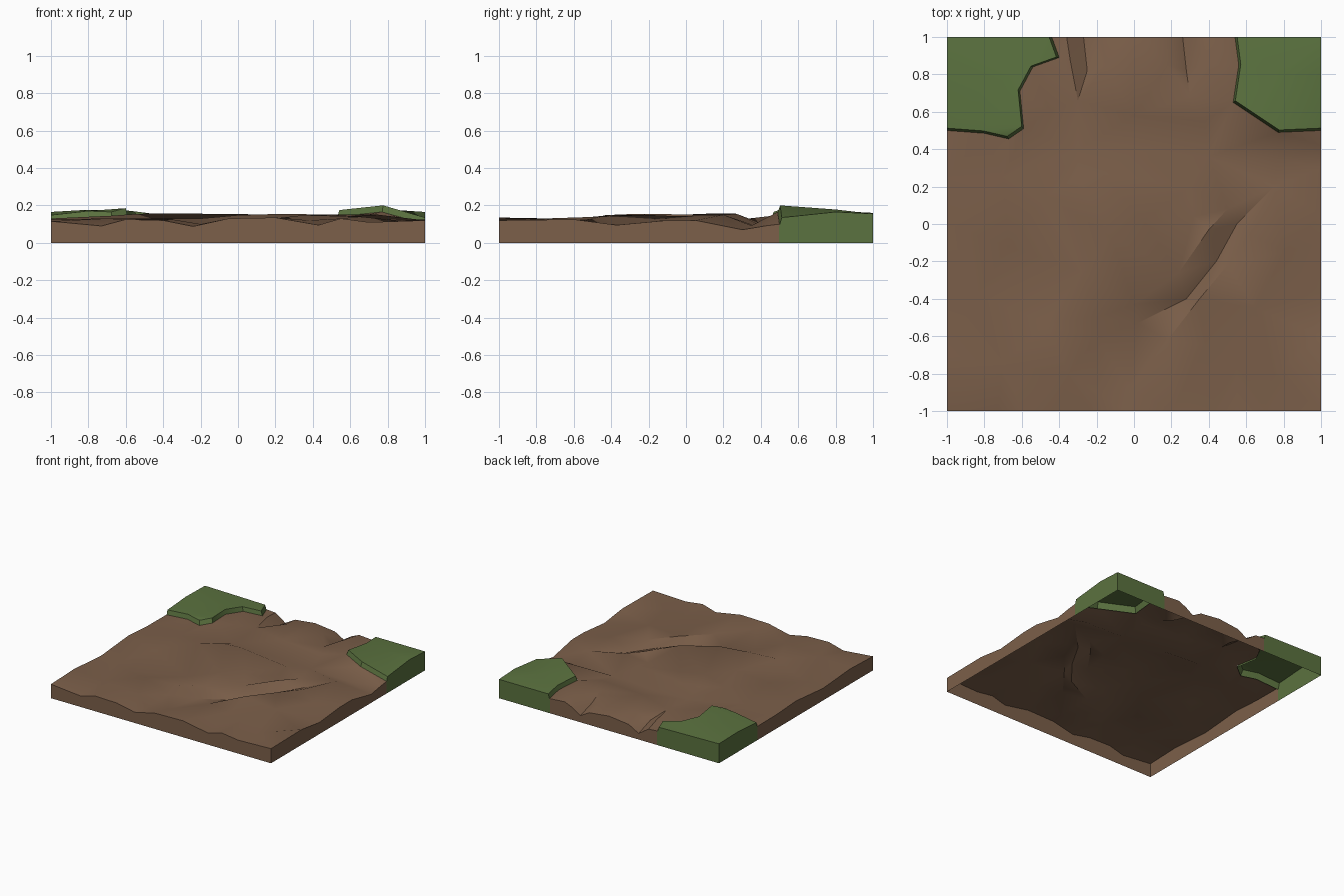
import bpy, bmesh, math
from mathutils import Vector
from mathutils.geometry import delaunay_2d_cdt

if "Cube" in bpy.data.objects:
    bpy.data.objects.remove(bpy.data.objects["Cube"])


def material(name, color):
    m = bpy.data.materials.new(name)
    m.diffuse_color = (*color, 1)
    m.use_nodes = True
    m.node_tree.nodes["Principled BSDF"].inputs["Base Color"].default_value = m.diffuse_color
    return m


def on_same_side(a, b):
    """True when both points lie on one outer side of the square tile."""
    return any(abs(a[i]) > 0.9999 and abs(a[i] - b[i]) < 1e-4 for i in (0, 1))


def inside(x, y, loop):
    """Even-odd test of a point against a closed outline."""
    odd = False
    for a, b in zip(loop, loop[1:] + loop[:1]):
        if (a[1] > y) != (b[1] > y):
            if x < a[0] + (y - a[1]) * (b[0] - a[0]) / (b[1] - a[1]):
                odd = not odd
    return odd


def wall(bm, a, b, a2, b2):
    bm.faces.new([bm.verts.new(p) for p in (a, a2, b2, b)])


def surface(name, loop, creases, mat, band=()):
    """Triangulate a loop with inner crease lines, add skirts to z = 0 and an optional edge band."""
    n = len(loop)
    pts, edges = list(loop), [(i, (i + 1) % n) for i in range(n)]
    for line in creases:
        start = len(pts)
        pts += line
        edges += [(start + i, start + i + 1) for i in range(len(line) - 1)]
    out = delaunay_2d_cdt([Vector(p[:2]) for p in pts], edges, [], 0, 1e-5, True)
    bm = bmesh.new()
    vs = [bm.verts.new((v.x, v.y, pts[o[0]][2] if o else 0.13))
          for v, o in zip(out[0], out[3])]
    for f in out[2]:
        c = sum((out[0][i] for i in f), Vector((0, 0))) / len(f)
        if inside(c.x, c.y, loop):
            bm.faces.new([vs[i] for i in f])
    # outer skirt
    for a, b in zip(loop, loop[1:] + loop[:1]):
        if on_same_side(a, b):
            wall(bm, a, b, (a[0], a[1], 0), (b[0], b[1], 0))
    # steep band where the turf meets the soil
    for (a, a2), (b, b2) in zip(band, band[1:]):
        wall(bm, a, b, a2, b2)
    for a, a2 in (band[:1] + band[-1:]) if band else ():
        wall(bm, a, a2, (a[0], a[1], 0), (a2[0], a2[1], 0))
    bmesh.ops.remove_doubles(bm, verts=bm.verts, dist=1e-4)
    bmesh.ops.recalc_face_normals(bm, faces=bm.faces)
    # keep the top facing up
    if sum(f.normal.z * f.calc_area() for f in bm.faces) < 0:
        bmesh.ops.reverse_faces(bm, faces=bm.faces)
    me = bpy.data.meshes.new(name)
    bm.to_mesh(me)
    bm.free()
    me.materials.append(mat)
    ob = bpy.data.objects.new(name, me)
    bpy.context.collection.objects.link(ob)
    bpy.ops.object.select_all(action='DESELECT')
    ob.select_set(True)
    bpy.context.view_layer.objects.active = ob
    bpy.ops.object.shade_smooth_by_angle(angle=math.radians(40))


soil = material("soil", (0.20, 0.115, 0.068))
turf = material("turf", (0.105, 0.17, 0.05))

# Grass outlines: x, y, top height
right_rim = [(0.54, 1, 0.155), (0.56, 0.85, 0.165), (0.53, 0.65, 0.175),
             (0.77, 0.49, 0.2), (1, 0.5, 0.135)]
left_rim = [(-1, 0.5, 0.148), (-0.8, 0.485, 0.17), (-0.67, 0.455, 0.165),
            (-0.59, 0.51, 0.185), (-0.61, 0.71, 0.175), (-0.54, 0.84, 0.168),
            (-0.4, 0.89, 0.15), (-0.44, 1, 0.15)]


def scaled(rim, corner, s, drop=0):
    """Resize a rim about its tile corner and lower it."""
    return [(corner + (x - corner) * s, 1 + (y - 1) * s, z - drop) for x, y, z in rim]


def grass(name, rim, corner, rest, inner):
    top = scaled(rim, corner, 0.975)
    surface(name, top + rest, [[inner]], turf, list(zip(top, scaled(rim, corner, 1.005, 0.05))))


grass("grass_right", right_rim, 1, [(1, 0.8, 0.165), (1, 1, 0.155)], (0.8, 0.8, 0.178))
grass("grass_left", left_rim, -1, [(-1, 1, 0.16), (-1, 0.75, 0.165)], (-0.83, 0.7, 0.175))

# Soil border heights along each side
front = [(-1, 0.115), (-0.73, 0.09), (-0.6, 0.125), (-0.4, 0.12), (-0.24, 0.088),
         (-0.05, 0.13), (0.2, 0.135), (0.43, 0.095), (0.55, 0.13), (0.7, 0.11), (1, 0.12)]
right = [(-0.6, 0.125), (-0.37, 0.095), (-0.1, 0.12), (0.05, 0.12), (0.3, 0.07), (0.42, 0.09)]
back = [(0.4, 0.13), (0.33, 0.1), (0.26, 0.055), (0.18, 0.1), (0, 0.12),
        (-0.18, 0.1), (-0.27, 0.05), (-0.36, 0.11)]
left = [(0.25, 0.115), (0, 0.13), (-0.35, 0.1), (-0.7, 0.125)]
border = ([(x, -1, z) for x, z in front] + [(1, y, z) for y, z in right]
          + scaled(right_rim, 1, 1, 0.035)[::-1] + [(x, 1, z) for x, z in back]
          + scaled(left_rim, -1, 1, 0.035)[::-1] + [(-1, y, z) for y, z in left])

# Crests and hollows across the soil, from back to front
creases = [
    [(-0.7, 0.25, 0.12), (-0.3, 0.4, 0.105), (0, 0.39, 0.095), (0.4, 0.36, 0.095),
     (0.77, 0.35, 0.092)],
    [(-0.67, -0.12, 0.145), (-0.58, 0.02, 0.152), (-0.47, 0.15, 0.157), (-0.3, 0.25, 0.157),
     (-0.17, 0.27, 0.155), (0.3, 0.2, 0.15)],
    [(-0.67, -0.45, 0.098), (-0.28, -0.26, 0.087), (-0.12, -0.07, 0.09), (0.05, 0.02, 0.098),
     (0.32, 0.04, 0.105)],
    [(-0.2, -0.5, 0.13), (0, -0.43, 0.148), (0.24, -0.26, 0.155), (0.4, -0.03, 0.152),
     (0.5, 0.08, 0.15), (0.75, 0.2, 0.15)],
    [(-0.2, -0.61, 0.095), (0.02, -0.53, 0.09), (0.28, -0.4, 0.092), (0.44, -0.2, 0.098),
     (0.55, 0, 0.11)],
    [(-0.02, -0.88, 0.125), (0.18, -0.62, 0.128), (0.35, -0.4, 0.148), (0.5, -0.22, 0.15),
     (0.62, -0.05, 0.142)],
    [(-0.25, 0.82, 0.085), (-0.3, 0.66, 0.13)],
    [(0.28, 0.82, 0.085), (0.3, 0.68, 0.13)],
]
bumps = [(-0.47, -0.53, 0.13), (-0.7, -0.75, 0.13), (-0.35, -0.8, 0.125), (0.55, -0.75, 0.13),
         (0.65, -0.45, 0.14), (0.95, -0.58, 0.11), (0.8, -0.15, 0.12), (0.75, -0.8, 0.11),
         (-0.84, -0.38, 0.1), (-0.2, -0.9, 0.1), (0.38, -0.65, 0.12),
         (-0.45, 0.6, 0.14), (0, 0.58, 0.14), (0.38, 0.55, 0.14), (0, 0.8, 0.14),
         (-0.15, 0.85, 0.13), (0.38, 0.85, 0.145), (-0.34, 0.87, 0.13), (0.18, 0.85, 0.14)]
surface("soil_ground", border, creases + [[b] for b in bumps], soil)
